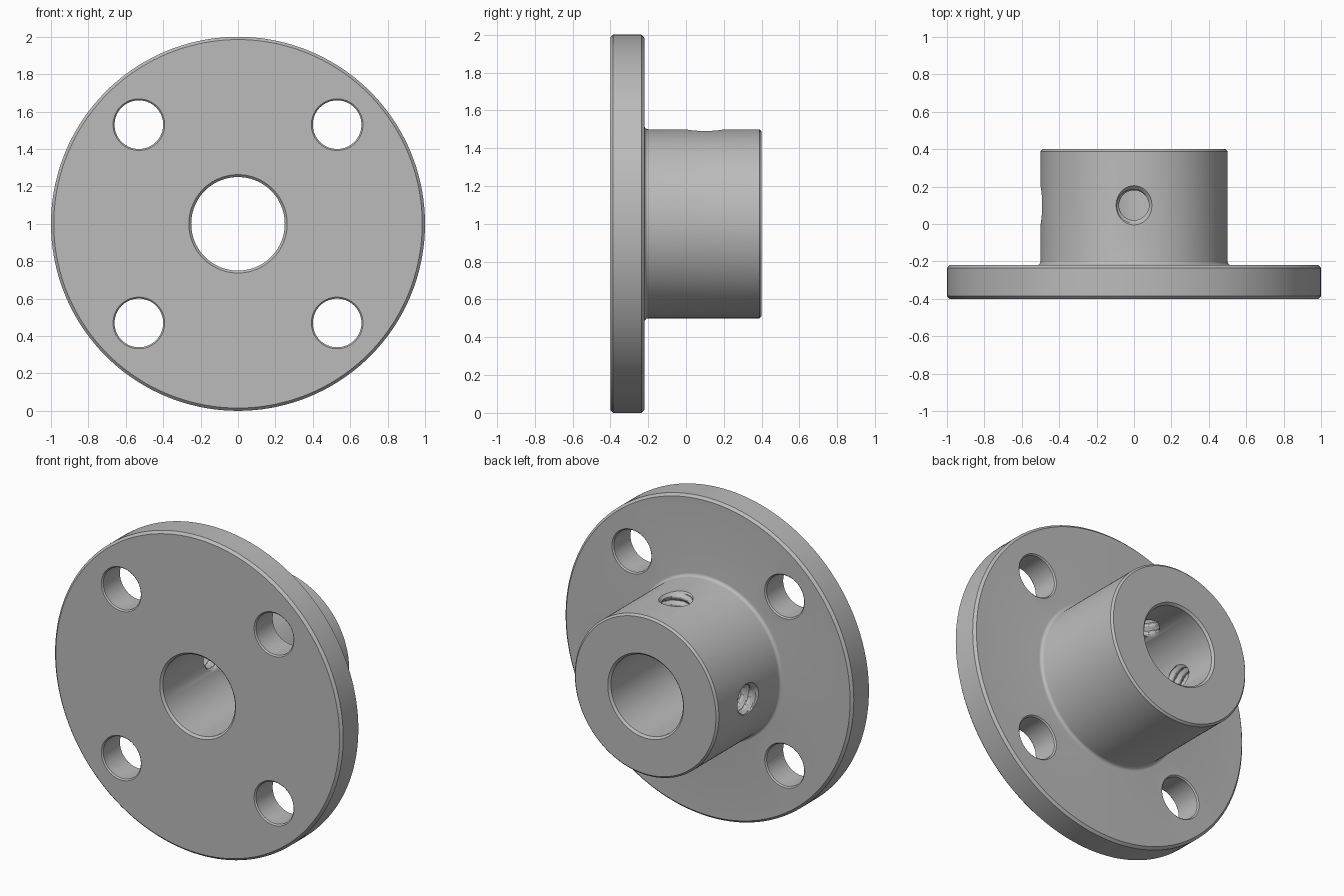
import bpy, bmesh, math
from mathutils import Matrix

if "Cube" in bpy.data.objects:
    bpy.data.objects.remove(bpy.data.objects["Cube"])

steel = bpy.data.materials.new("plain_grey")
steel.diffuse_color = (0.5, 0.5, 0.5, 1)
steel.use_nodes = True
steel.node_tree.nodes["Principled BSDF"].inputs["Base Color"].default_value = steel.diffuse_color

CENTRE = Matrix.Translation((0, 0, 1))
Z_TO_BACK = Matrix.Rotation(-math.pi / 2, 4, 'X')    # local z -> world +y


def arc(cx, cz, r, a0, a1, n=6):
    steps = [math.radians(a0 + (a1 - a0) * i / n) for i in range(n + 1)]
    return [(cx + r * math.cos(a), cz + r * math.sin(a)) for a in steps]


def surface(name, rows, segs, radius, matrix, closed):
    """Round body about local z; radius(row, angle) gives the distance from the axis."""
    bm = bmesh.new()
    rings = []
    for row in rows:
        ring = []
        for s in range(segs):
            a = 2 * math.pi * s / segs
            r = radius(row, a)
            ring.append(bm.verts.new((r * math.cos(a), r * math.sin(a), row[1])))
        rings.append(ring)
    pairs = list(zip(rings, rings[1:]))
    if closed:
        pairs.append((rings[-1], rings[0]))
    else:
        bm.faces.new(rings[0])
        bm.faces.new(rings[-1])
    for lo, hi in pairs:
        for s in range(segs):
            t = (s + 1) % segs
            bm.faces.new((lo[s], lo[t], hi[t], hi[s]))
    bm.transform(matrix)
    bmesh.ops.recalc_face_normals(bm, faces=bm.faces)
    mesh = bpy.data.meshes.new(name)
    bm.to_mesh(mesh)
    bm.free()
    mesh.materials.append(steel)
    obj = bpy.data.objects.new(name, mesh)
    bpy.context.collection.objects.link(obj)
    return obj


def lathe(name, profile, segs, matrix, closed):
    return surface(name, profile, segs, lambda p, a: p[0], matrix, closed)


# Flange, filleted hub and chamfered bore as one turned profile (radius, y)
profile = [(0.263, -0.4), (0.985, -0.4), (1.0, -0.385), (1.0, -0.235), (0.985, -0.22)]
profile += arc(0.52, -0.2, 0.02, 270, 180)
profile += [(0.5, 0.388), (0.488, 0.4), (0.263, 0.4), (0.25, 0.387), (0.25, -0.387)]
body = lathe("flanged_hub", profile, 144, CENTRE @ Z_TO_BACK, True)

cutters = []

# Four bolt holes with small chamfers at both faces
R, C = 0.13, 0.008
hole = [(R + 2 * C, -0.4 - C), (R, -0.4 + C), (R, -0.22 - C), (R + 2 * C, -0.22 + C)]
for sx in (-1, 1):
    for sz in (-1, 1):
        place = Matrix.Translation((sx * 0.53, 0, 1 + sz * 0.53)) @ Z_TO_BACK
        cutters.append(lathe("bolt_hole_cutter", hole, 64, place, False))

# Two threaded set screw holes, one upward and one to the left
PITCH, MINOR, MAJOR = 0.05, 0.08, 0.098


def thread_radius(row, a):
    phase = (row[1] / PITCH - a / (2 * math.pi)) % 1
    ridge = abs(2 * phase - 1)
    depth = min(1, max(0, 1.4 * ridge - 0.3))
    r = MINOR + (MAJOR - MINOR) * depth
    return max(r, 0.1 + (row[1] - 0.495)) if row[1] > 0.47 else r


rows = [(0, 0.14 + 0.005 * i) for i in range(83)]
for turn in (0, -math.pi / 2):
    place = Matrix.Translation((0, 0.1, 1)) @ Matrix.Rotation(turn, 4, 'Y')
    cutters.append(surface("set_screw_cutter", rows, 40, thread_radius, place, False))

# Cut the holes and bake the result
for cutter in cutters:
    cutter.hide_render = True
    mod = body.modifiers.new("cut", 'BOOLEAN')
    mod.operation = 'DIFFERENCE'
    mod.solver = 'EXACT'
    mod.object = cutter
bpy.context.view_layer.objects.active = body
body.select_set(True)
for mod in list(body.modifiers):
    bpy.ops.object.modifier_apply(modifier=mod.name)
for cutter in cutters:
    bpy.data.objects.remove(cutter)
bpy.ops.object.shade_smooth_by_angle(angle=math.radians(30))
